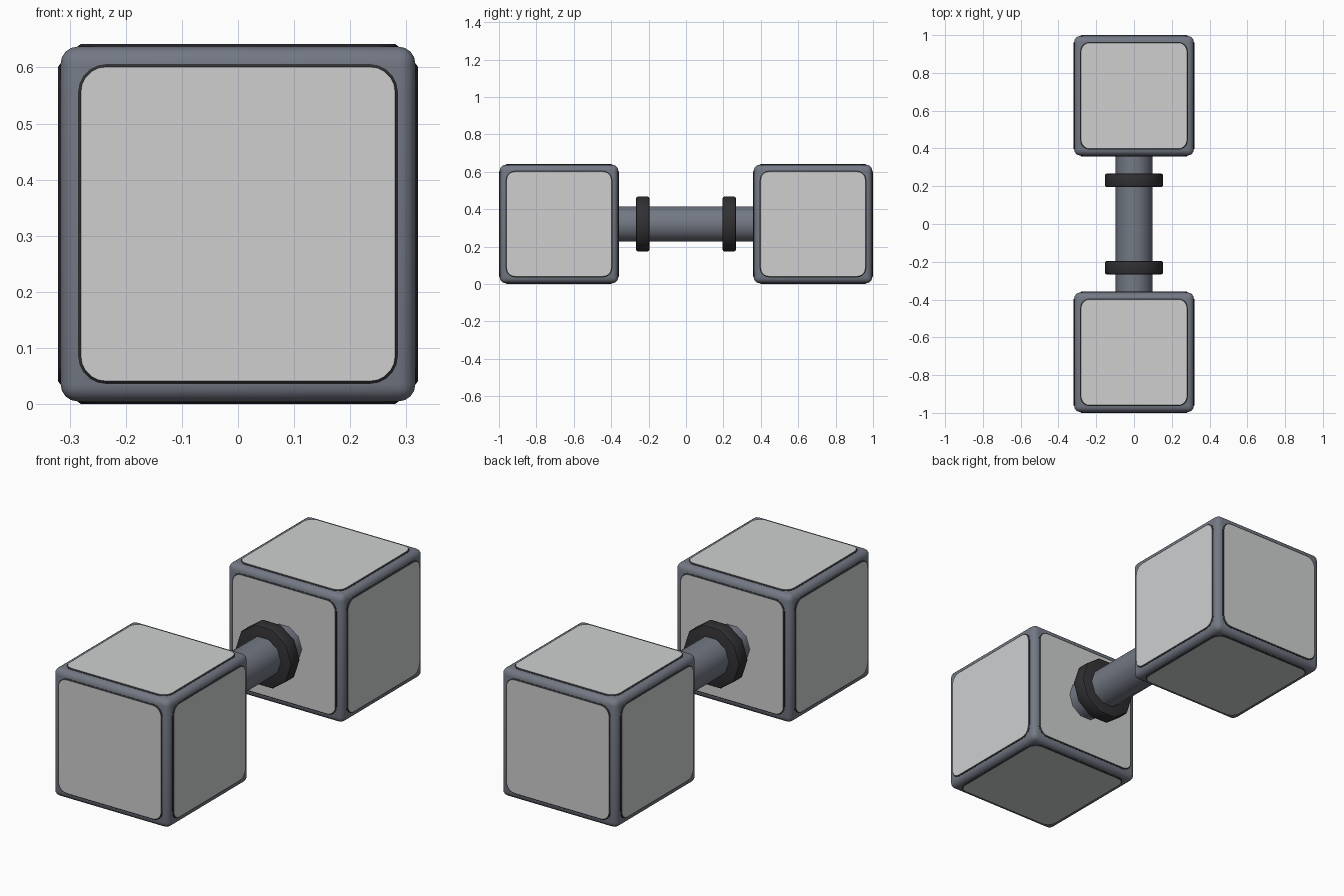
import bpy, bmesh, math
from mathutils import Matrix, Vector

if "Cube" in bpy.data.objects:
    bpy.data.objects.remove(bpy.data.objects["Cube"])

ZC = 0.321    # height of the bar axis
YC = 0.679    # distance of each block centre from the middle


def material(name, rgb):
    m = bpy.data.materials.new(name)
    m.diffuse_color = (*rgb, 1)
    m.use_nodes = True
    m.node_tree.nodes["Principled BSDF"].inputs["Base Color"].default_value = m.diffuse_color
    return m


STEEL = material("blue_grey", (0.17, 0.188, 0.23))
LIGHT = material("light_grey", (0.62, 0.625, 0.63))
BLACK = material("near_black", (0.03, 0.03, 0.034))


def finish(name, bm, mats, angle=35):
    bmesh.ops.recalc_face_normals(bm, faces=bm.faces)
    me = bpy.data.meshes.new(name)
    bm.to_mesh(me)
    bm.free()
    ob = bpy.data.objects.new(name, me)
    bpy.context.collection.objects.link(ob)
    for m in mats:
        me.materials.append(m)
    bpy.ops.object.select_all(action='DESELECT')
    ob.select_set(True)
    bpy.context.view_layer.objects.active = ob
    bpy.ops.object.shade_smooth_by_angle(angle=math.radians(angle))
    return ob


def rounded_square(half, radius, steps=5):
    pts = []
    for q in range(4):
        a0 = q * math.pi / 2
        cx = (half - radius) * (1 if q in (0, 3) else -1)
        cy = (half - radius) * (1 if q in (0, 1) else -1)
        for i in range(steps + 1):
            a = a0 + i / steps * math.pi / 2
            pts.append((cx + radius * math.cos(a), cy + radius * math.sin(a)))
    return pts


def add_panel(bm, matrix):
    # dark chamfered rim with a light cap
    rings = []
    for half, rad, h in ((0.285, 0.05, 0.30), (0.285, 0.05, 0.317), (0.28, 0.045, 0.321)):
        rings.append([bm.verts.new(matrix @ Vector((x, y, h)))
                      for x, y in rounded_square(half, rad)])
    n = len(rings[0])
    for a, b in zip(rings, rings[1:]):
        for i in range(n):
            f = bm.faces.new((a[i], a[(i + 1) % n], b[(i + 1) % n], b[i]))
            f.material_index = 1
    bm.faces.new(rings[-1])
    bm.faces.new(rings[0][::-1]).material_index = 1


def block(name, y):
    centre = Matrix.Translation((0, y, ZC))
    # rounded cube frame
    bm = bmesh.new()
    bmesh.ops.create_cube(bm, size=0.632, matrix=centre)
    bmesh.ops.bevel(bm, geom=bm.edges[:], offset=0.03, segments=4, profile=0.5, affect='EDGES')
    finish(name + "_block_frame", bm, [STEEL])
    # six face panels
    bm = bmesh.new()
    for k in range(4):
        add_panel(bm, centre @ Matrix.Rotation(k * math.pi / 2, 4, 'X'))
    for s in (1, -1):
        add_panel(bm, centre @ Matrix.Rotation(s * math.pi / 2, 4, 'Y'))
    finish(name + "_block_panels", bm, [LIGHT, BLACK], 25)


def lathe(name, profile, mat, sides=10):
    # closed tube section around the bar axis: (radius, y) points
    bm = bmesh.new()
    rings = [[bm.verts.new((r * math.cos(2 * math.pi * i / sides), y,
                            ZC + r * math.sin(2 * math.pi * i / sides)))
              for i in range(sides)] for r, y in profile]
    for a, b in zip(rings, rings[1:]):
        for i in range(sides):
            bm.faces.new((a[i], a[(i + 1) % sides], b[(i + 1) % sides], b[i]))
    bm.faces.new(rings[0])
    bm.faces.new(rings[-1])
    return finish(name, bm, [mat], 40)


block("front", -YC)
block("back", YC)

# bar and two collars
lathe("handle_bar", [(0.098, -0.4), (0.098, 0.4)], STEEL)
for side, y in (("front", -0.231), ("back", 0.231)):
    lathe(side + "_collar", [(0.143, y - 0.036), (0.151, y - 0.033), (0.154, y - 0.025),
                             (0.154, y + 0.025), (0.151, y + 0.033), (0.143, y + 0.036)], BLACK)
